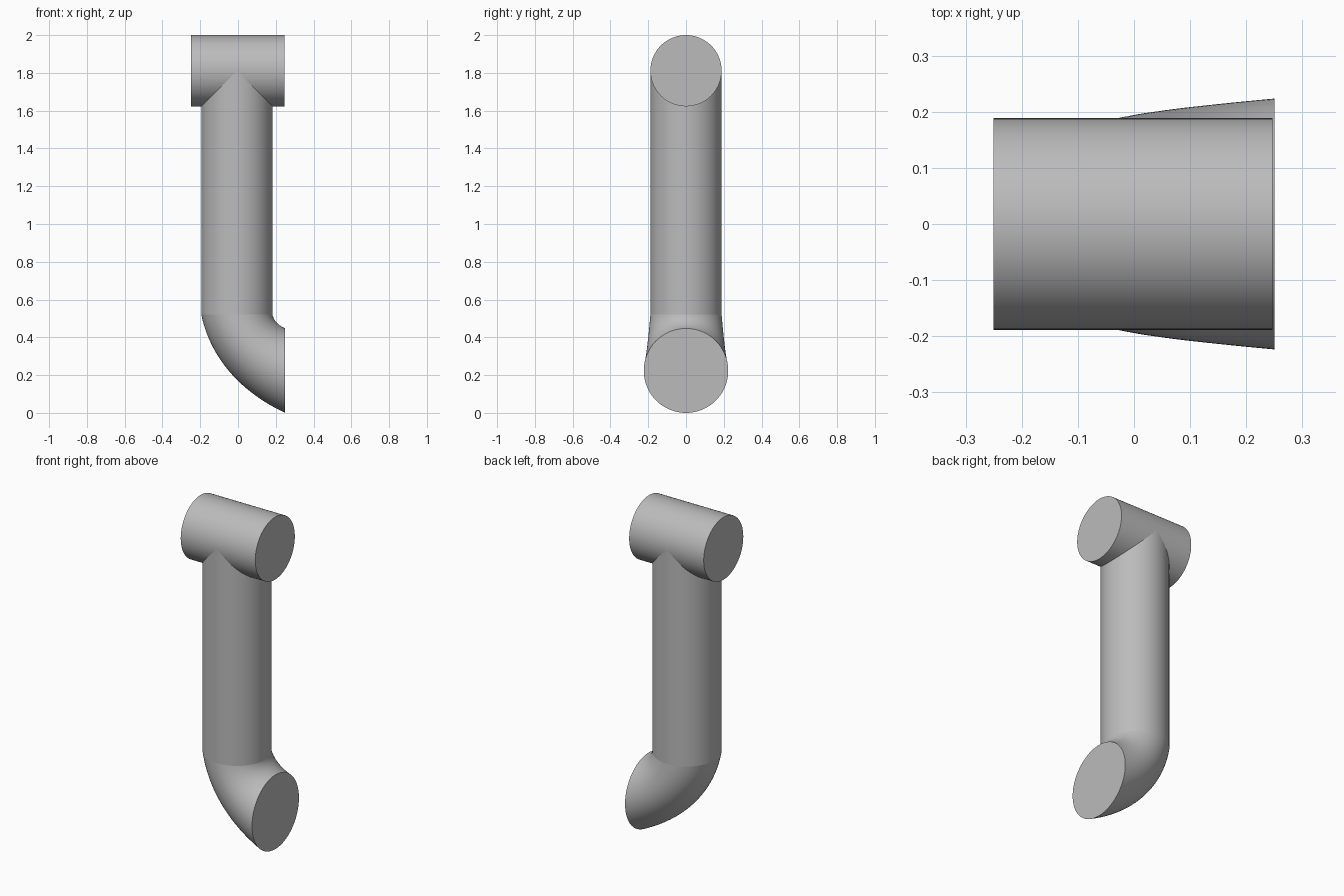
import bpy, bmesh, math
from mathutils import Vector

if "Cube" in bpy.data.objects:
    bpy.data.objects.remove(bpy.data.objects["Cube"])

SIDES = 96
PIPE_R, MOUTH_R = 0.1885, 0.2235
PIPE_X, ELBOW_Z, TEE_Z = -0.006, 0.52, 2 - PIPE_R

grey = bpy.data.materials.new("plain grey")
grey.use_nodes = True
grey.diffuse_color = (0.5, 0.5, 0.5, 1)
grey.node_tree.nodes["Principled BSDF"].inputs["Base Color"].default_value = grey.diffuse_color


def ring(centre, radius, u, v):
    """Circle of points in the plane of u and v."""
    angles = [math.tau * i / SIDES for i in range(SIDES)]
    return [Vector(centre) + radius * (Vector(u) * math.cos(a) + Vector(v) * math.sin(a))
            for a in angles]


def loft(name, rings):
    """Skin a row of rings and cap both ends."""
    bm = bmesh.new()
    loops = [[bm.verts.new(p) for p in r] for r in rings]
    for a, b in zip(loops, loops[1:]):
        for i in range(SIDES):
            j = (i + 1) % SIDES
            bm.faces.new((a[i], a[j], b[j], b[i]))
    bm.faces.new(loops[0])
    bm.faces.new(loops[-1])
    bmesh.ops.recalc_face_normals(bm, faces=bm.faces)
    mesh = bpy.data.meshes.new(name)
    bm.to_mesh(mesh)
    bm.free()
    mesh.materials.append(grey)
    obj = bpy.data.objects.new(name, mesh)
    bpy.context.collection.objects.link(obj)
    bpy.ops.object.select_all(action="DESELECT")
    obj.select_set(True)
    bpy.context.view_layer.objects.active = obj
    bpy.ops.object.shade_smooth_by_angle(angle=math.radians(30))
    return obj


X, Y, Z = (1, 0, 0), (0, 1, 0), (0, 0, 1)

# Horizontal cross pipe at the top
loft("cross_pipe", [ring((x, 0, TEE_Z), PIPE_R, Z, Y) for x in (-0.25, 0.247)])

# Upright pipe, running up to the axis of the cross pipe
loft("upright_pipe", [ring((PIPE_X, 0, z), PIPE_R, X, Y) for z in (ELBOW_Z, TEE_Z)])

# Flared elbow, bending from the upright to the vertical mouth
start = ring((PIPE_X, 0, ELBOW_Z), PIPE_R, X, Y)
end = ring((0.25, 0, MOUTH_R), MOUTH_R, Z, Y)
leave = Vector((math.cos(math.radians(78)), 0, -math.sin(math.radians(78))))
arrive = Vector((math.cos(math.radians(25)), 0, -math.sin(math.radians(25))))


def bend(p, q, t):
    """Point on a curve from p to q with the elbow's end directions."""
    reach = Vector((q.x - p.x, 0, q.z - p.z)).length * 0.36
    side = Vector((0, (q.y - p.y) / 3, 0))
    a, b = p + leave * reach + side, q - arrive * reach - side
    s = 1 - t
    return p * s**3 + a * 3 * s * s * t + b * 3 * s * t * t + q * t**3


STEPS = 24
loft("flared_elbow", [[bend(p, q, k / STEPS) for p, q in zip(start, end)]
                      for k in range(STEPS + 1)])
